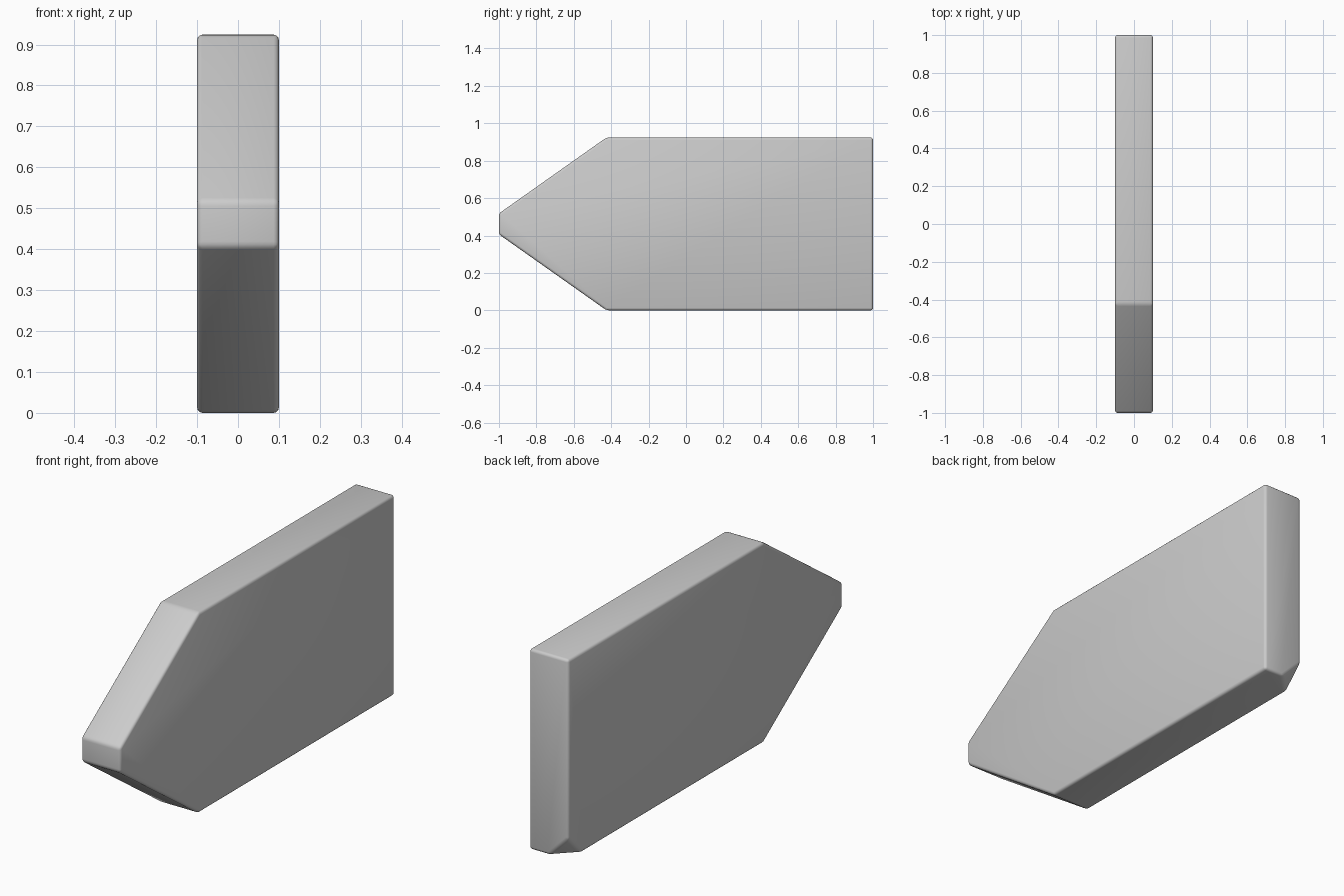
import bpy, bmesh
from mathutils import Vector

if "Cube" in bpy.data.objects:
    bpy.data.objects.remove(bpy.data.objects["Cube"])

HALF_W, HEIGHT, CUT = 0.1, 0.924, 0.1

# Pointed side profile (y, z), symmetric about mid height
lower = [(-1, 0.406), (-0.425, 0), (1, 0)]
profile = lower + [(y, HEIGHT - z) for y, z in reversed(lower)]

# Extrude the profile across the thickness
bm = bmesh.new()
face = bm.faces.new([bm.verts.new((-HALF_W, y, z)) for y, z in profile])
ext = bmesh.ops.extrude_face_region(bm, geom=[face])
bmesh.ops.translate(bm, vec=(2 * HALF_W, 0, 0),
                    verts=[v for v in ext["geom"] if isinstance(v, bmesh.types.BMVert)])
bmesh.ops.recalc_face_normals(bm, faces=bm.faces)

# Clip the lower back left corner
corner = Vector((-HALF_W, 1, 0))
normal = Vector((-1, 1, -1)).normalized()
cut = bmesh.ops.bisect_plane(bm, geom=bm.verts[:] + bm.edges[:] + bm.faces[:],
                             plane_co=corner + Vector((CUT, 0, 0)),
                             plane_no=normal, clear_outer=True)
bmesh.ops.holes_fill(bm, edges=[e for e in cut["geom_cut"] if isinstance(e, bmesh.types.BMEdge)])
bmesh.ops.recalc_face_normals(bm, faces=bm.faces)

mesh = bpy.data.meshes.new("pointed_slab")
bm.to_mesh(mesh)
bm.free()
slab = bpy.data.objects.new("pointed_slab", mesh)
bpy.context.collection.objects.link(slab)

# Softly rounded edges
bevel = slab.modifiers.new("rounded_edges", 'BEVEL')
bevel.width = 0.013
bevel.segments = 3
bevel.limit_method = 'ANGLE'
bpy.context.view_layer.objects.active = slab
slab.select_set(True)
bpy.ops.object.shade_smooth()
